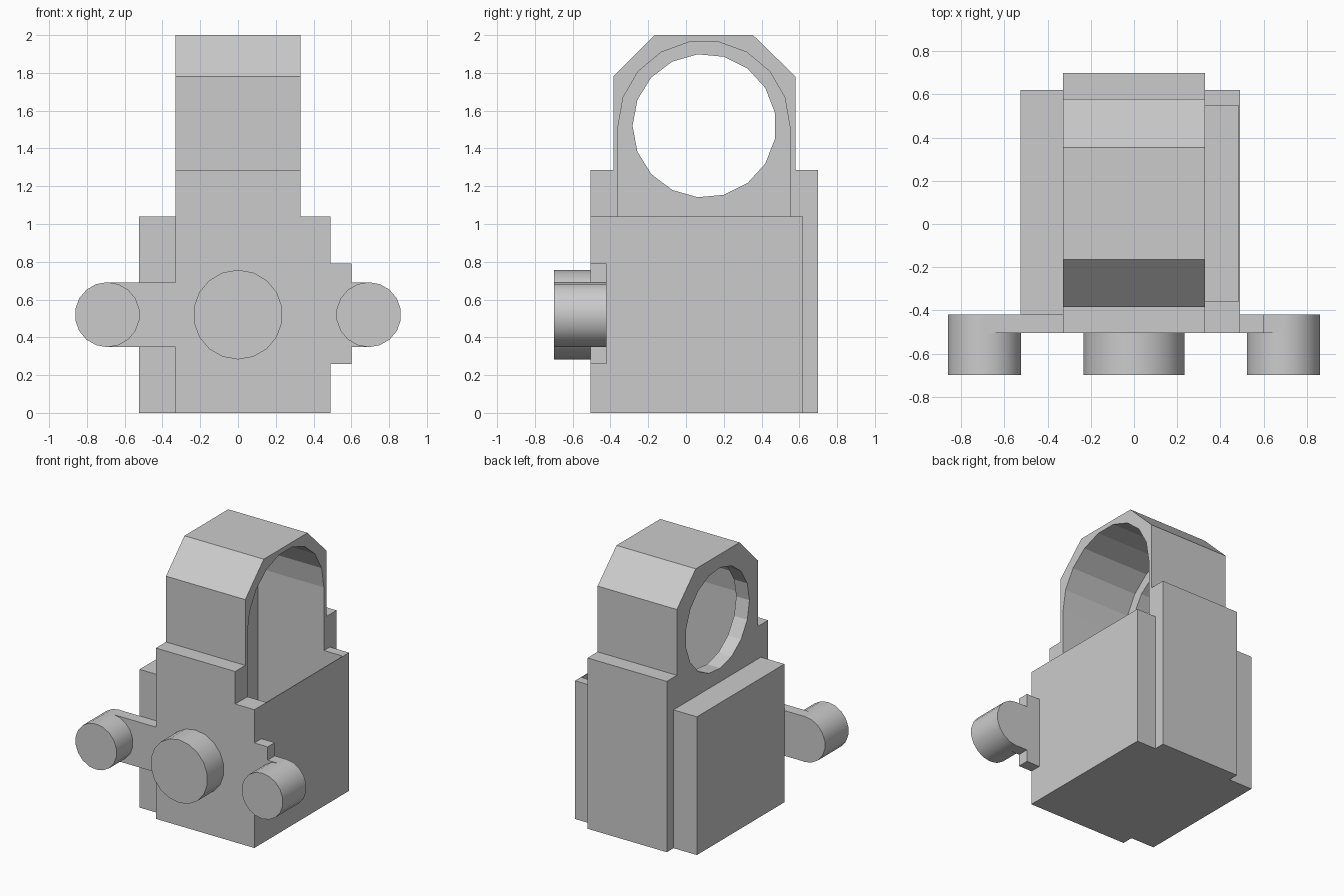
import bpy, math
from mathutils import Matrix

cube = bpy.data.objects.get("Cube")
if cube:
    bpy.data.objects.remove(cube, do_unlink=True)

grey = bpy.data.materials.new("plain_grey")
grey.use_nodes = True
grey.diffuse_color = (0.6, 0.6, 0.6, 1)
grey.node_tree.nodes["Principled BSDF"].inputs["Base Color"].default_value = (0.6, 0.6, 0.6, 1)


def prism_x(name, profile, x0, x1):
    """Extrude a counter-clockwise (y, z) profile along x."""
    n = len(profile)
    verts = [(x, y, z) for x in (x0, x1) for y, z in profile]
    faces = [tuple(reversed(range(n))), tuple(range(n, 2 * n))]
    faces += [(i, (i + 1) % n, (i + 1) % n + n, i + n) for i in range(n)]
    mesh = bpy.data.meshes.new(name)
    mesh.from_pydata(verts, [], faces)
    mesh.materials.append(grey)
    ob = bpy.data.objects.new(name, mesh)
    bpy.context.collection.objects.link(ob)
    return ob


def box(name, x, y, z):
    return prism_x(name, [(y[0], z[0]), (y[1], z[0]), (y[1], z[1]), (y[0], z[1])], *x)


def arc(cy, cz, r, start, end, steps):
    angles = [math.radians(start + (end - start) * i / steps) for i in range(steps + 1)]
    return [(cy + r * math.cos(a), cz + r * math.sin(a)) for a in angles]


def peg(name, x, r, back):
    """Round peg pointing forward."""
    front = -0.70
    bpy.ops.mesh.primitive_cylinder_add(vertices=18, radius=r, depth=back - front,
                                        location=(x, (front + back) / 2, 0.52),
                                        rotation=(math.pi / 2, 0, 0))
    ob = bpy.context.object
    ob.name = name
    ob.data.materials.append(grey)
    bpy.ops.object.shade_smooth_by_angle(angle=math.radians(35))


def cut(target, cutter):
    mod = target.modifiers.new("cut", 'BOOLEAN')
    mod.operation = 'DIFFERENCE'
    mod.solver = 'EXACT'
    mod.object = cutter
    bpy.context.view_layer.objects.active = target
    bpy.ops.object.modifier_apply(modifier=mod.name)


# Main body with shoulders and a chamfered top
body = prism_x("main_body", [
    (-0.505, 0), (0.70, 0), (0.70, 1.285), (0.58, 1.285), (0.58, 1.78), (0.355, 2),
    (-0.165, 2), (-0.385, 1.78), (-0.385, 1.285), (-0.505, 1.285)], -0.33, 0.33)

# Side plates
left_plate = box("left_side_plate", (0.33, 0.49), (-0.505, 0.62), (0, 1.04))
right_plate = box("right_side_plate", (-0.525, -0.33), (-0.42, 0.62), (0, 1.04))

# Arched cavity open on one side, round window through the other wall
arch = [(-0.36, 0.02), (0.55, 0.02)] + arc(0.095, 1.515, 0.455, 0, 180, 9)
cavity = prism_x("cavity_cutter", arch, -0.22, 0.485)
window = prism_x("window_cutter", arc(0.097, 1.52, 0.38, 180, 540, 17)[:-1], -0.5, 0.1)
cut(body, cavity)
cut(left_plate, cavity)
cut(body, window)
for cutter in (cavity, window):
    bpy.data.objects.remove(cutter, do_unlink=True)

# Arms and bracket that carry the outer pegs
box("right_arm", (-0.69, -0.33), (-0.505, -0.42), (0.35, 0.69))
box("left_arm", (0.49, 0.69), (-0.505, -0.42), (0.35, 0.69))
box("left_bracket", (0.49, 0.60), (-0.505, -0.42), (0.26, 0.79))

# Pegs
peg("front_peg", 0, 0.237, -0.50)
for side, name in ((-1, "right_peg"), (1, "left_peg")):
    peg(name, side * 0.692, 0.172, -0.42)
